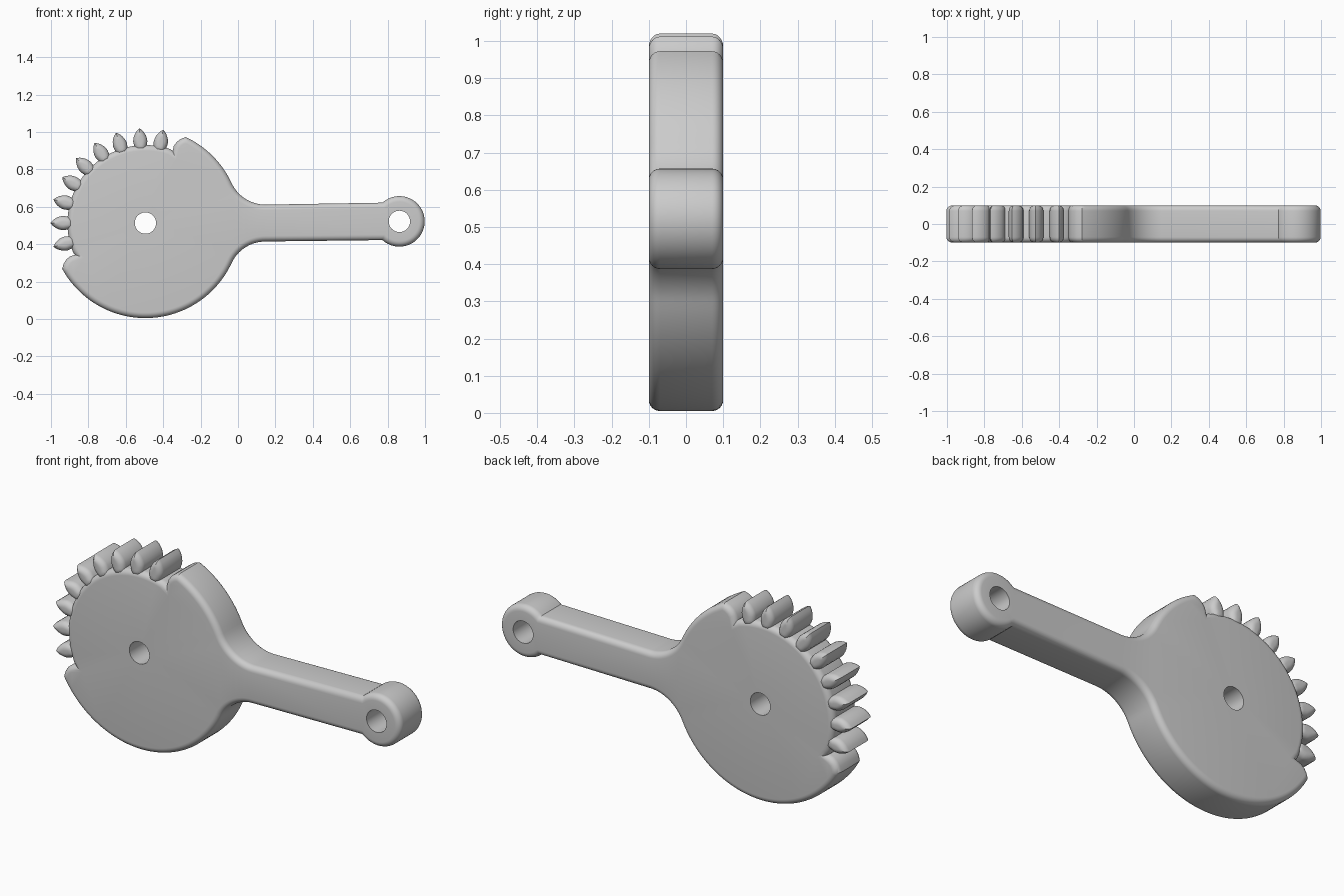
import bpy, bmesh
from math import sin, cos, pi, radians, asin, acos, degrees
from mathutils import Vector

if "Cube" in bpy.data.objects:
    bpy.data.objects.remove(bpy.data.objects["Cube"])

HALF, ROUND, STEPS = 0.1, 0.03, 6
HUB = Vector((-0.495, 0.513))
EYE = Vector((0.863, 0.522))
R_DISC, R_ROOT, R_EYE, R_HOLE = 0.508, 0.417, 0.135, 0.057
PITCH, FIRST = 14.4, 64.8


def arc(c, r, a0, a1, step=2.5):
    n = max(2, round(abs(a1 - a0) / step))
    return [Vector((c[0] + r * cos(radians(a0 + (a1 - a0) * i / n)),
                    c[1] + r * sin(radians(a0 + (a1 - a0) * i / n)))) for i in range(n + 1)]


def polar(r, w, ang):
    """Point at radius r and sideways distance w from a spoke of the hub."""
    a = radians(ang)
    return HUB + Vector((r * cos(a) - w * sin(a), r * sin(a) + w * cos(a)))


def inset(pts, d):
    out = []
    for i, p in enumerate(pts):
        e0 = (p - pts[i - 1]).normalized()
        e1 = (pts[(i + 1) % len(pts)] - p).normalized()
        n0, n1 = Vector((-e0.y, e0.x)), Vector((-e1.y, e1.x))
        out.append(p + (n0 + n1) * d / (1 + n0.dot(n1)))
    return out


def slab(bm, outer, inner, holes=()):
    """Closed plate with rounded rims running from outer to inner outline."""
    levels = []
    for s in (-1, 1):
        ks = range(STEPS, -1, -1) if s < 0 else range(STEPS + 1)
        for k in ks:
            a = pi / 2 * k / STEPS
            levels.append((1 - cos(a), s * (HALF - ROUND + ROUND * sin(a))))
    rings = []
    for t, y in levels:
        pts = [o.lerp(i, t) for o, i in zip(outer, inner)]
        rings.append([bm.verts.new((p.x, y, p.y)) for p in pts])
    hole_rings = [[[bm.verts.new((p.x, y, p.y)) for p in h] for y in (-HALF, HALF)] for h in holes]
    for stack in [rings] + hole_rings:
        for a, b in zip(stack, stack[1:]):
            for i in range(len(a)):
                j = (i + 1) % len(a)
                bm.faces.new((a[i], a[j], b[j], b[i]))
    # flat front and back, with openings for the holes
    for end in (0, -1):
        edges = []
        for ring in [rings[end]] + [h[end] for h in hole_rings]:
            edges += [bm.edges.get((ring[i - 1], ring[i])) for i in range(len(ring))]
        bmesh.ops.triangle_fill(bm, edges=edges, use_beauty=True, normal=(0, -1 if end == 0 else 1, 0))


def finish(bm, name):
    bmesh.ops.recalc_face_normals(bm, faces=bm.faces[:])
    me = bpy.data.meshes.new(name)
    bm.to_mesh(me)
    bm.free()
    ob = bpy.data.objects.new(name, me)
    bpy.context.collection.objects.link(ob)
    bpy.ops.object.select_all(action='DESELECT')
    ob.select_set(True)
    bpy.context.view_layer.objects.active = ob
    bpy.ops.object.shade_smooth_by_angle(angle=radians(35))


# Lever body: eye, arm, fillets and disc with a stepped-down toothed sector
RF, ARM = 0.2, 0.0985
t = degrees(asin((ARM + RF) / (R_DISC + RF)))
fx = HUB.x + (R_DISC + RF) * cos(radians(t))
e = 180 - degrees(asin(0.1 / R_EYE))
last = FIRST + 10 * PITCH
flank = [(0.488, 0.02), (0.465, 0.033), (0.437, 0.038), (0.412, 0.033)]
body = arc(EYE, R_EYE, -e, e, 5)
body += arc((fx, HUB.y + ARM + RF), RF, 270, 180 + t, 4)
body += arc(HUB, R_DISC, t, FIRST)[1:]
body += [polar(r, w, FIRST) for r, w in flank]
body += arc(HUB, R_ROOT, FIRST + 6.5, last - 6.5)
body += [polar(r, -w, last) for r, w in reversed(flank)]
body += arc(HUB, R_DISC, last, 360 - t)
body += arc((fx, HUB.y - ARM - RF), RF, 180 - t, 90, 4)[1:]
bm = bmesh.new()
slab(bm, body, inset(body, ROUND),
     [arc(c, R_HOLE, 0, 360, 7.5)[:-1] for c in (HUB, EYE)])
finish(bm, "lever_body")

# Leaf-shaped gear teeth
half = [(0.39, 0.024), (0.41, 0.033), (0.437, 0.038), (0.452, 0.0365),
        (0.467, 0.032), (0.481, 0.025), (0.495, 0.015)]
profile = [(r, -w) for r, w in half] + [(0.508, 0)] + [(r, w) for r, w in reversed(half)]
bm = bmesh.new()
for i in range(1, 10):
    ang = FIRST + i * PITCH
    slab(bm, [polar(r, w, ang) for r, w in profile],
         [polar(0.437 + (r - 0.437) * 0.5, w * 0.2, ang) for r, w in profile])
finish(bm, "gear_teeth")
